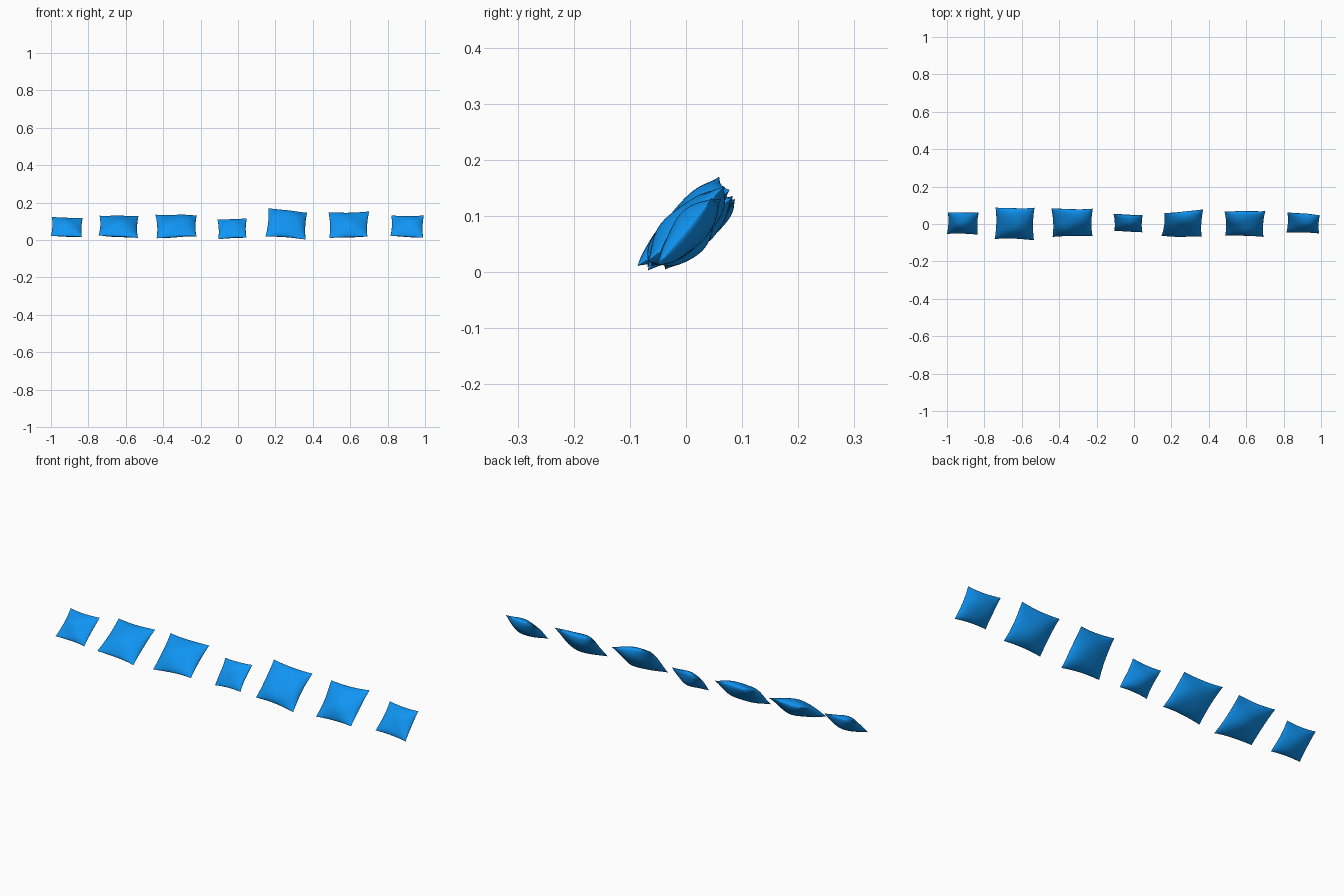
import bpy, bmesh, math, random
from mathutils import Vector

if "Cube" in bpy.data.objects:
    bpy.data.objects.remove(bpy.data.objects["Cube"])

random.seed(4)
N = 28  # grid divisions per side

fabric = bpy.data.materials.new("blue_fabric")
fabric.diffuse_color = (0.005, 0.3, 0.9, 1)
fabric.use_nodes = True
fabric.node_tree.nodes["Principled BSDF"].inputs["Base Color"].default_value = fabric.diffuse_color

# Corners of each tilted cushion: bottom left, bottom right, top right, top left; then front/back puff
CUSHIONS = [
    [(-1.0, -.053, .022), (-.835, -.055, .015), (-.83, .063, .118), (-.995, .062, .124), .027, .03],
    [(-.745, -.08, .025), (-.535, -.086, .010), (-.532, .088, .127), (-.74, .088, .13), .036, .035],
    [(-.435, -.07, .010), (-.222, -.065, .02), (-.22, .082, .132), (-.442, .083, .137), .036, .036],
    [(-.105, -.038, .005), (.045, -.045, .013), (.047, .048, .117), (-.11, .053, .110), .022, .03],
    [(.147, -.066, .020), (.362, -.07, .004), (.37, .077, .148), (.163, .058, .172), .036, .036],
    [(.488, -.062, .010), (.692, -.068, .017), (.702, .07, .152), (.484, .068, .146), .034, .037],
    [(.815, -.045, .020), (.99, -.05, .012), (.994, .047, .132), (.82, .064, .13), .028, .032],
]


def cushion(name, bl, br, tr, tl, front, back):
    bl, br, tr, tl = map(Vector, (bl, br, tr, tl))
    normal = (br + tr - bl - tl).cross(tl + tr - bl - br).normalized()
    phase = [random.uniform(0, math.tau) for _ in range(4)]

    def point(i, j, side):
        # cosine spacing gathers rows near the seam
        u, v = -math.cos(math.pi * i / N), -math.cos(math.pi * j / N)
        # sides drawn inward between the pointed corners
        pu, pv = u * (1 - .06 * (1 - v * v)), v * (1 - .06 * (1 - u * u))
        s, t = (pu + 1) / 2, (pv + 1) / 2
        p = bl.lerp(br, s).lerp(tl.lerp(tr, s), t)
        puff = max(0, (1 - u * u) * (1 - v * v)) ** .62
        crease = 1 + .07 * math.sin(3 * u + 2 * v + phase[0]) + .06 * math.sin(4 * v - 2 * u + phase[1])
        wave = .002 * math.sin(3 * u + phase[2]) * math.sin(3 * v + phase[3])
        p += normal * (side * (front if side > 0 else back) * puff * crease + wave)
        p.z = max(p.z, 0)
        return p

    bm = bmesh.new()
    grids = {}
    for side in (1, -1):
        for i in range(N + 1):
            for j in range(N + 1):
                seam = i in (0, N) or j in (0, N)
                if side < 0 and seam:
                    grids[side, i, j] = grids[1, i, j]
                else:
                    grids[side, i, j] = bm.verts.new(point(i, j, side))
    for side in (1, -1):
        for i in range(N):
            for j in range(N):
                q = [grids[side, i, j], grids[side, i + 1, j],
                     grids[side, i + 1, j + 1], grids[side, i, j + 1]]
                # skip the doubled faces that only touch the seam
                if bm.faces.get(q) is None:
                    bm.faces.new(q if side > 0 else q[::-1])
    bmesh.ops.recalc_face_normals(bm, faces=bm.faces)
    mesh = bpy.data.meshes.new(name)
    bm.to_mesh(mesh)
    bm.free()
    mesh.materials.append(fabric)
    obj = bpy.data.objects.new(name, mesh)
    bpy.context.collection.objects.link(obj)
    bpy.ops.object.select_all(action='DESELECT')
    obj.select_set(True)
    bpy.context.view_layer.objects.active = obj
    bpy.ops.object.shade_smooth_by_angle(angle=math.radians(50))


# Row of seven cushions
for k, spec in enumerate(CUSHIONS):
    cushion(f"cushion_{k + 1}", *spec)
